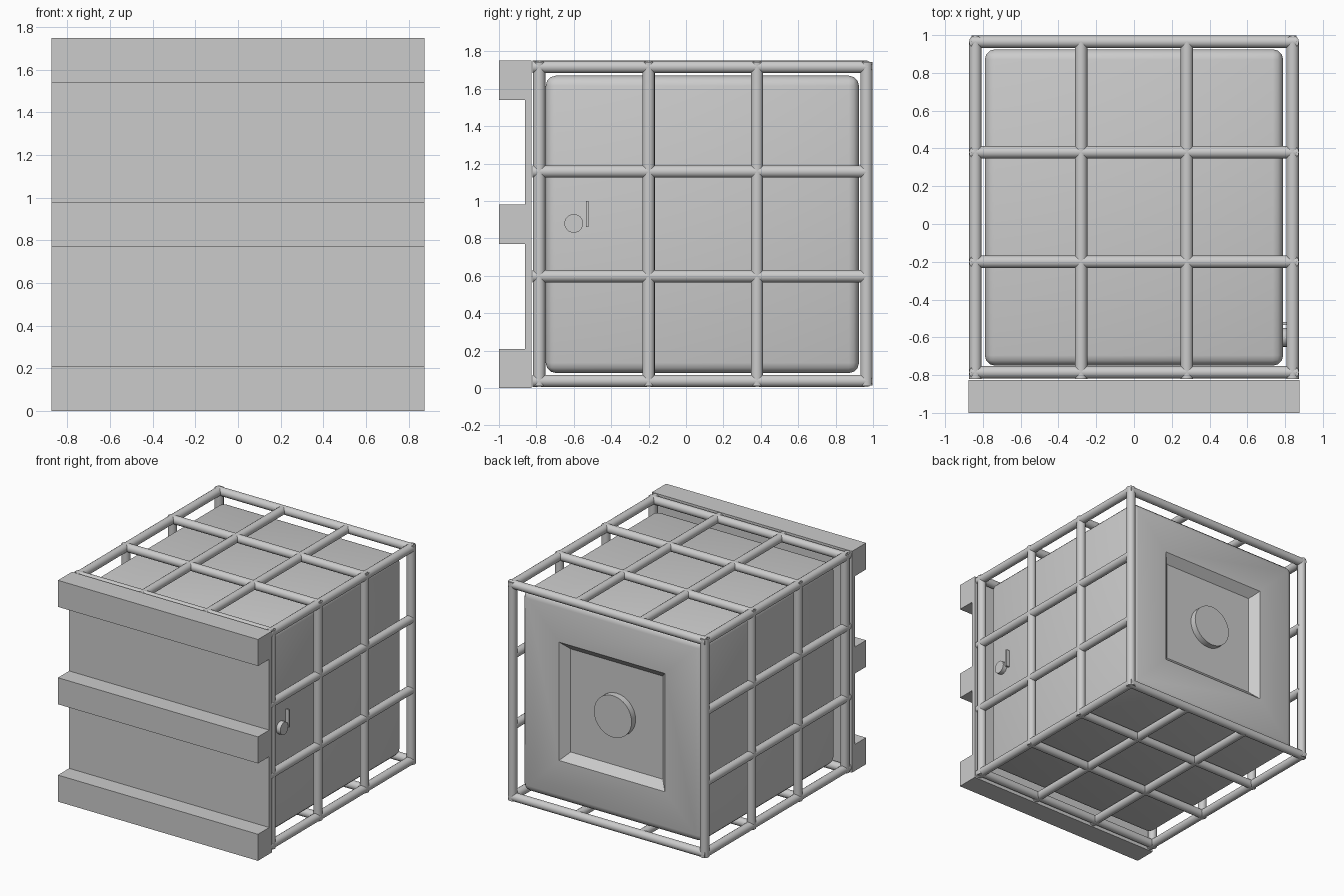
import bpy
import bmesh
import math
from mathutils import Vector

if "Cube" in bpy.data.objects:
    bpy.data.objects.remove(bpy.data.objects["Cube"], do_unlink=True)

grey = bpy.data.materials.new("plain grey")
grey.use_nodes = True
grey.diffuse_color = (0.6, 0.6, 0.6, 1)
grey.node_tree.nodes["Principled BSDF"].inputs["Base Color"].default_value = (0.6, 0.6, 0.6, 1)


def finish(obj, name, smooth=False):
    obj.name = name
    obj.data.materials.append(grey)
    if smooth:
        bpy.ops.object.select_all(action='DESELECT')
        obj.select_set(True)
        bpy.context.view_layer.objects.active = obj
        bpy.ops.object.shade_smooth_by_angle(angle=math.radians(35))
    return obj


def box(name, low, high):
    low, high = Vector(low), Vector(high)
    bpy.ops.mesh.primitive_cube_add(size=1, location=(low + high) / 2)
    obj = bpy.context.object
    obj.scale = high - low
    bpy.ops.object.transform_apply(location=False, rotation=False, scale=True)
    return finish(obj, name)


def rod(name, start, end, radius, sides=16):
    start, end = Vector(start), Vector(end)
    axis = end - start
    bpy.ops.mesh.primitive_cylinder_add(vertices=sides, radius=radius, depth=axis.length,
                                        location=(start + end) / 2)
    obj = bpy.context.object
    obj.rotation_euler = axis.to_track_quat('Z', 'Y').to_euler()
    return finish(obj, name, smooth=True)


# Pallet: a full-size deck with three thick slats across it
W, H = 0.875, 1.75
box("pallet_deck", (-W, -0.86, 0), (W, -0.825, H))
for i, z in enumerate((0, 0.77, 1.54)):
    box(f"pallet_slat_{i}", (-W, -1, z), (W, -0.86, z + 0.21))

# Tank: rounded box with a sunken panel in its back face
tank = box("tank", (-0.79, -0.75, 0.08), (0.79, 0.925, 1.67))
bm = bmesh.new()
bm.from_mesh(tank.data)
bmesh.ops.bevel(bm, geom=bm.edges[:], offset=0.055, segments=3, profile=0.5, affect='EDGES')
back = max(bm.faces, key=lambda f: f.calc_center_median().y)
bmesh.ops.inset_region(bm, faces=[back], thickness=0.385)
bmesh.ops.inset_region(bm, faces=[back], thickness=0.085, depth=0)
bmesh.ops.translate(bm, verts=back.verts[:], vec=(0, -0.06, 0))
bm.to_mesh(tank.data)
bm.free()
finish(tank, "tank", smooth=True)

# Round lid in the sunken panel
rod("lid", (0, 0.84, 0.875), (0, 0.915, 0.875), 0.165, 32)

# Valve outlet and its lever
rod("valve_outlet", (0.77, -0.6, 0.88), (0.825, -0.6, 0.88), 0.05, 24)
box("valve_lever", (0.77, -0.535, 0.86), (0.82, -0.52, 1.0))

# Cage: four rings round the tank, tied by rods running front to back
R, X, LOW, HIGH = 0.033, 0.84, 0.038, 1.717
for i, y in enumerate((-0.785, -0.2, 0.38, 0.965)):
    for z in (LOW, HIGH):
        rod(f"cage_cross_{i}", (-X - 0.02, y, z), (X + 0.02, y, z), R)
    for x in (-X, X):
        rod(f"cage_upright_{i}", (x, y, LOW - 0.025), (x, y, HIGH + 0.025), R)

for step in range(4):
    t = step / 3
    x, z = X * (2 * t - 1), LOW + (HIGH - LOW) * t
    for level in (LOW, HIGH):
        rod("cage_long_rod", (x, -0.82, level), (x, 0.97, level), R)
    if 0 < step < 3:
        for side in (-X, X):
            rod("cage_side_rod", (side, -0.82, z), (side, 0.97, z), R)
